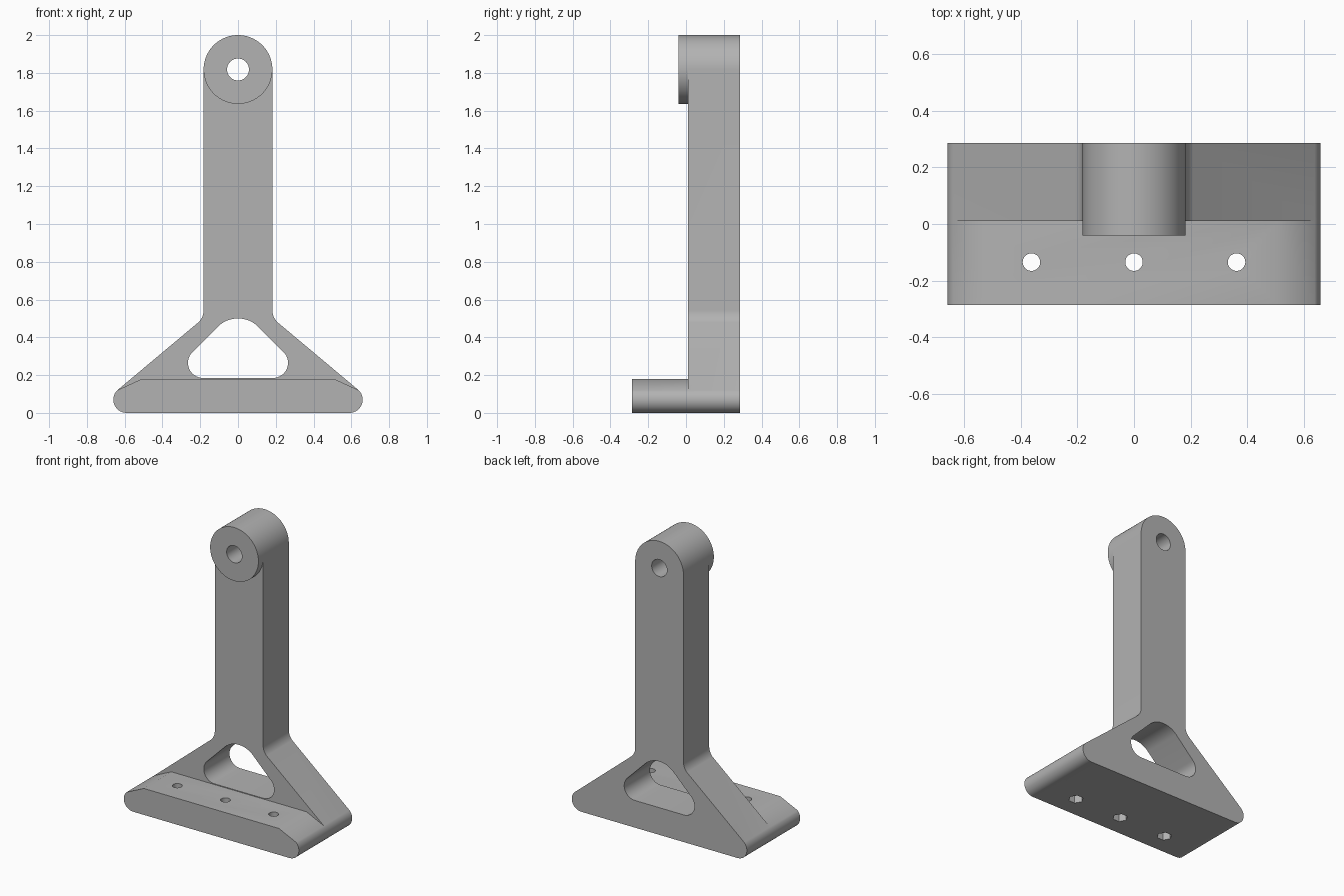
import bpy, bmesh, math

if "Cube" in bpy.data.objects:
    bpy.data.objects.remove(bpy.data.objects["Cube"])

BACK, WEB, FRONT, BOSS = 0.287, 0.01, -0.287, -0.04   # y levels
BASE_TOP, HEAD_Z, HEAD_R = 0.18, 1.818, 0.182

grey = bpy.data.materials.new("grey")
grey.diffuse_color = (0.45, 0.45, 0.45, 1)
grey.use_nodes = True
grey.node_tree.nodes["Principled BSDF"].inputs["Base Color"].default_value = grey.diffuse_color


def arc(cx, cz, r, a0, a1, n):
    """Points on an arc, angles in degrees."""
    return [(cx + r * math.cos(math.radians(a0 + (a1 - a0) * i / n)),
             cz + r * math.sin(math.radians(a0 + (a1 - a0) * i / n))) for i in range(n + 1)]


def mirrored(right):
    """Close a right-hand outline with its mirror image."""
    return right + [(-x, z) for x, z in reversed(right) if abs(x) > 1e-6]


def prism(name, points, a, b, vertical=False):
    """Extrude an outline from a to b, along y or along z."""
    bm = bmesh.new()
    place = (lambda p, t: (p[0], p[1], t)) if vertical else (lambda p, t: (p[0], t, p[1]))
    lo = [bm.verts.new(place(p, a)) for p in points]
    hi = [bm.verts.new(place(p, b)) for p in points]
    bm.faces.new(lo)
    bm.faces.new(hi)
    for i in range(len(points)):
        j = (i + 1) % len(points)
        bm.faces.new((lo[i], lo[j], hi[j], hi[i]))
    bmesh.ops.recalc_face_normals(bm, faces=bm.faces)
    mesh = bpy.data.meshes.new(name)
    bm.to_mesh(mesh)
    bm.free()
    mesh.materials.append(grey)
    obj = bpy.data.objects.new(name, mesh)
    bpy.context.collection.objects.link(obj)
    return obj


def combine(target, tool, operation):
    """Apply a boolean and remove the tool."""
    mod = target.modifiers.new(operation, 'BOOLEAN')
    mod.operation, mod.solver, mod.object = operation, 'EXACT', tool
    bpy.context.view_layer.objects.active = target
    bpy.ops.object.modifier_apply(modifier=mod.name)
    bpy.data.objects.remove(tool)


# Upright web: rounded feet, sloping shoulders, filleted column, round head
foot = arc(0.59, 0.07, 0.07, -90, 45, 14)
fillet_r = 0.09
slope = 0.66 + 0.07 * (math.sqrt(2) - 1)               # x + z along the shoulder
fillet_x = HEAD_R + fillet_r
fillet = arc(fillet_x, slope + fillet_r * math.sqrt(2) - fillet_x, fillet_r, 225, 180, 8)
web = prism("bracket", mirrored(foot + fillet + arc(0, HEAD_Z, HEAD_R, 0, 90, 24)), WEB, BACK)

# Forward base with the same feet, flat on top
base = prism("base", mirrored(foot + [(slope - BASE_TOP, BASE_TOP)]), FRONT, WEB)
combine(web, base, 'UNION')

# Round boss on the front of the head
boss = prism("boss", arc(0, HEAD_Z, HEAD_R, 0, 360, 96)[:-1], BOSS, WEB)
combine(web, boss, 'UNION')

# Pivot hole through the head
combine(web, prism("pivot_hole", arc(0, HEAD_Z, 0.058, 0, 360, 48)[:-1], -1, 1), 'DIFFERENCE')

# Rounded triangular window above the base
window = mirrored(arc(0.185, 0.265, 0.08, -90, 45, 16) + arc(0, 0.348, 0.152, 45, 90, 12))
combine(web, prism("window", window, -0.1, 1), 'DIFFERENCE')

# Screw holes with hexagonal nut pockets underneath
for x in (-0.363, 0, 0.363):
    combine(web, prism("screw_hole", arc(x, -0.135, 0.031, 0, 360, 32)[:-1], -1, 0.3, True), 'DIFFERENCE')
    combine(web, prism("nut_pocket", arc(x, -0.135, 0.048, 0, 360, 6)[:-1], -1, 0.1, True), 'DIFFERENCE')

bpy.ops.object.select_all(action='DESELECT')
web.select_set(True)
bpy.context.view_layer.objects.active = web
bpy.ops.object.shade_smooth_by_angle(angle=math.radians(30))
